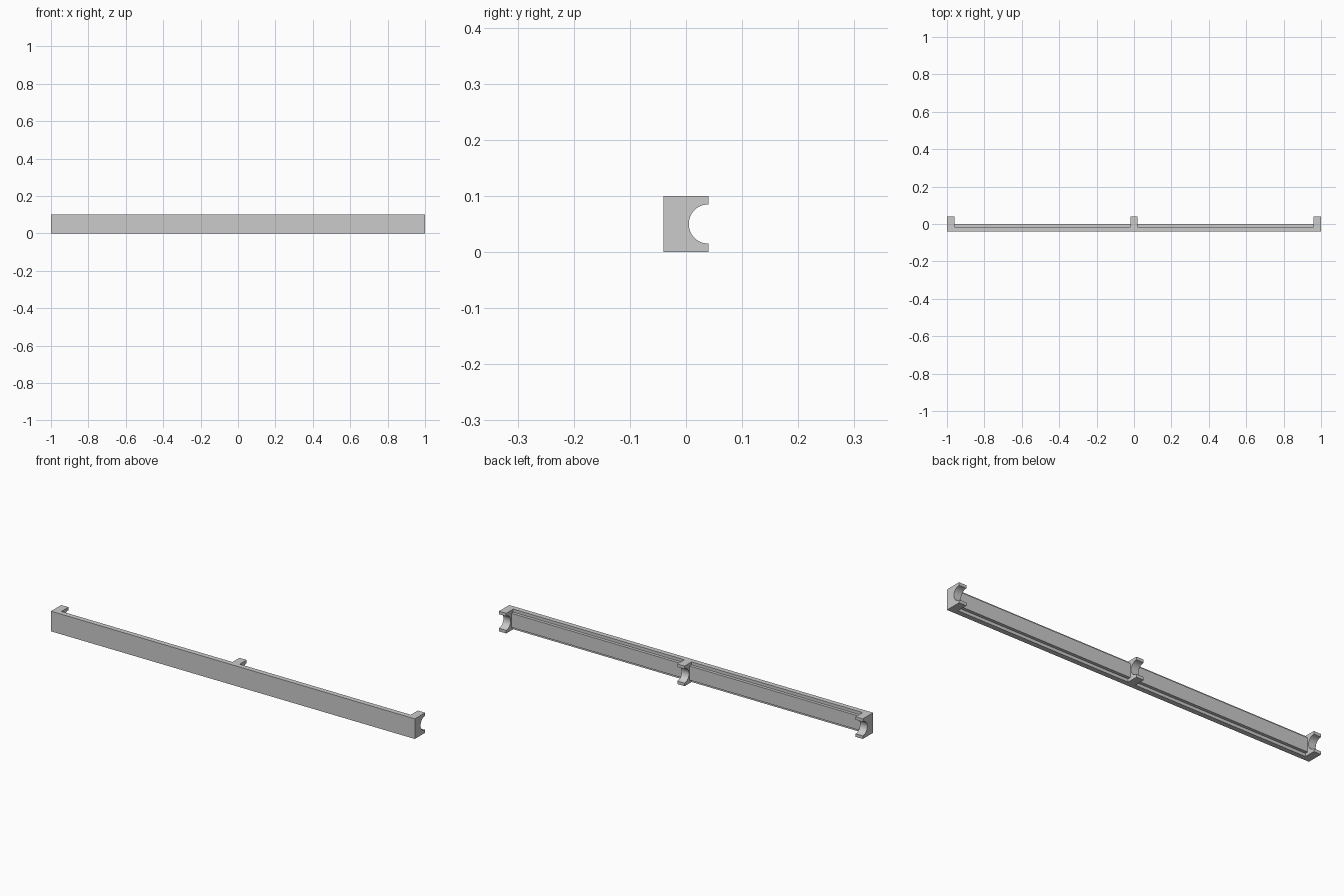
import bpy, bmesh, math

if "Cube" in bpy.data.objects:
    bpy.data.objects.remove(bpy.data.objects["Cube"])

HEIGHT = 0.1


def extrude_profile(name, profile, x0, x1):
    """Extrude a (y, z) outline along x."""
    bm = bmesh.new()
    face = bm.faces.new([bm.verts.new((x0, y, z)) for y, z in profile])
    ext = bmesh.ops.extrude_face_region(bm, geom=[face])
    moved = [v for v in ext["geom"] if isinstance(v, bmesh.types.BMVert)]
    bmesh.ops.translate(bm, verts=moved, vec=(x1 - x0, 0, 0))
    bmesh.ops.recalc_face_normals(bm, faces=bm.faces)
    mesh = bpy.data.meshes.new(name)
    bm.to_mesh(mesh)
    bm.free()
    obj = bpy.data.objects.new(name, mesh)
    bpy.context.collection.objects.link(obj)
    bpy.context.view_layer.objects.active = obj
    bpy.ops.object.select_all(action='DESELECT')
    obj.select_set(True)
    bpy.ops.object.shade_smooth_by_angle(angle=math.radians(30))
    return obj


# Bracket outline: block with a half-round rod seat open to the back
RADIUS, SEGMENTS = 0.035, 24
seat = [(0.04 - RADIUS * math.sin(math.pi * i / SEGMENTS),
         HEIGHT / 2 - RADIUS * math.cos(math.pi * i / SEGMENTS))
        for i in range(SEGMENTS + 1)]
bracket = [(-0.04, 0), (0.04, 0)] + seat + [(0.04, HEIGHT), (-0.04, HEIGHT)]

# Rail outline: full-height front with a narrower raised back
STEP_Y, BACK_Y, INSET = -0.015, 0.0, 0.015
rail = [(-0.04, 0), (STEP_Y, 0), (STEP_Y, INSET), (BACK_Y, INSET),
        (BACK_Y, HEIGHT - INSET), (STEP_Y, HEIGHT - INSET),
        (STEP_Y, HEIGHT), (-0.04, HEIGHT)]

# Three brackets and the two rail spans between them
for name, x in (("left", -0.98), ("middle", 0.0), ("right", 0.98)):
    extrude_profile(name + "_bracket", bracket, x - 0.02, x + 0.02)
for name, x0, x1 in (("left", -0.96, -0.02), ("right", 0.02, 0.96)):
    extrude_profile(name + "_rail", rail, x0, x1)
